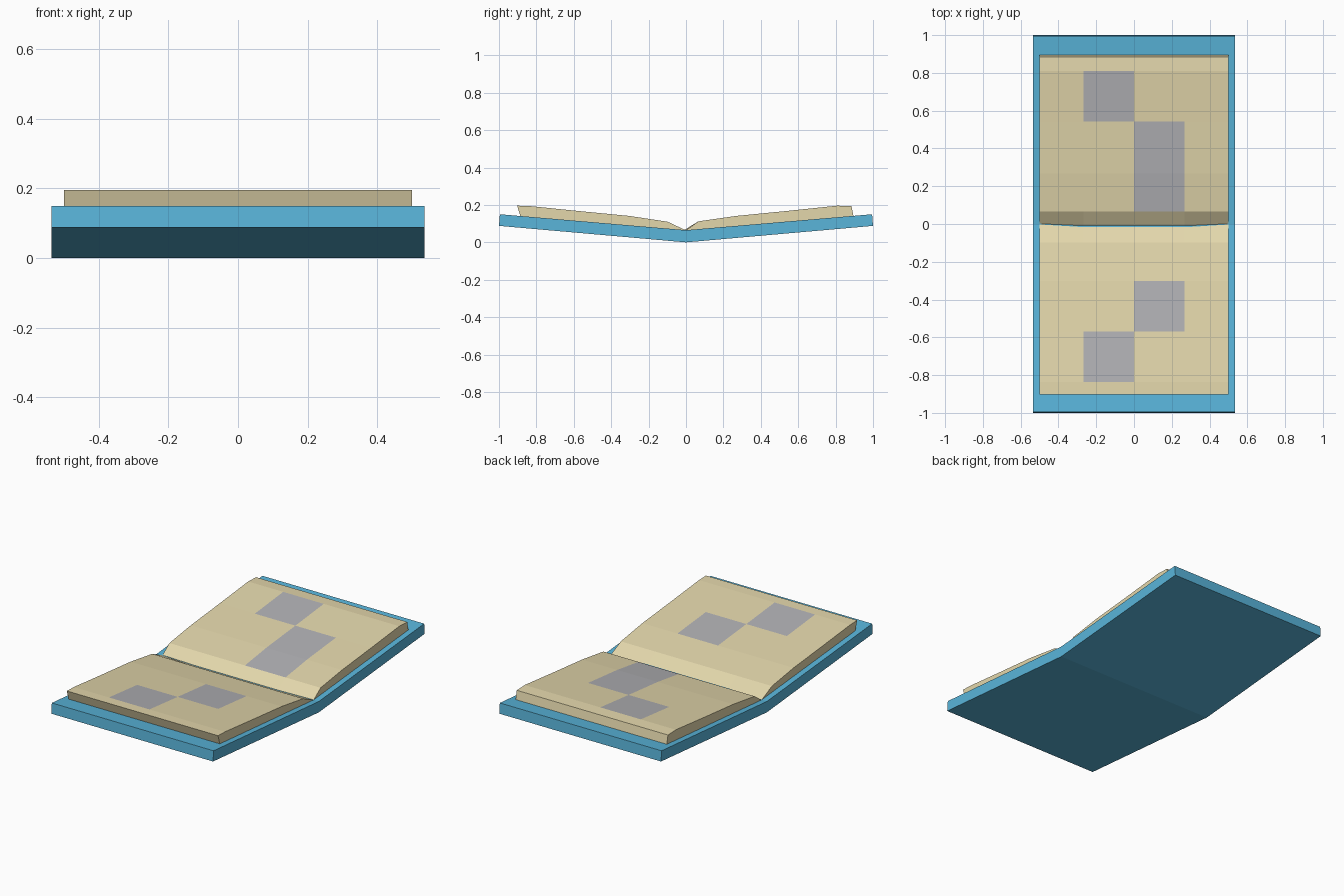
import bpy, bmesh

if "Cube" in bpy.data.objects:
    bpy.data.objects.remove(bpy.data.objects["Cube"])


def material(name, rgb):
    m = bpy.data.materials.new(name)
    m.diffuse_color = (*rgb, 1)
    m.use_nodes = True
    m.node_tree.nodes["Principled BSDF"].inputs["Base Color"].default_value = m.diffuse_color
    return m


BLUE = material("cover_blue", (0.10, 0.46, 0.70))
CREAM = material("paper_cream", (0.77, 0.68, 0.41))
GREY = material("print_grey", (0.44, 0.44, 0.46))


def extrude_profile(name, profile, xs, mats, printed=(), sag=0.0):
    """Sweep a closed (y, z) profile along xs; printed = (column, row) faces in the second material.
    Profile point 0 is the gutter, pushed by sag between the two ends."""
    bm = bmesh.new()
    rings = []
    for i, x in enumerate(xs):
        shift = sag if 0 < i < len(xs) - 1 else 0.0
        rings.append([bm.verts.new((x, y + (shift if j == 0 else 0), z))
                      for j, (y, z) in enumerate(profile)])
    n = len(profile)
    for c in range(len(xs) - 1):
        for r in range(n):
            k = (r + 1) % n
            f = bm.faces.new((rings[c][r], rings[c][k], rings[c + 1][k], rings[c + 1][r]))
            f.material_index = int((c, r) in printed)
    bm.faces.new(rings[0])
    bm.faces.new(rings[-1])
    bmesh.ops.recalc_face_normals(bm, faces=bm.faces)
    mesh = bpy.data.meshes.new(name)
    bm.to_mesh(mesh)
    bm.free()
    for m in mats:
        mesh.materials.append(m)
    ob = bpy.data.objects.new(name, mesh)
    bpy.context.collection.objects.link(ob)
    return ob


# Cover: shallow V-shaped board
extrude_profile("cover",
                [(0, 0), (1, 0.088), (0.995, 0.15), (0, 0.065), (-0.995, 0.15), (-1, 0.088)],
                [-0.535, 0.535], [BLUE])

# Page blocks: gutter, curved top, outer edge, bottom; grey patches are single faces
columns = [-0.5, -0.268, 0, 0.268, 0.5]
extrude_profile("front_pages",
                [(0, 0.064), (-0.098, 0.110), (-0.302, 0.141), (-0.57, 0.167),
                 (-0.837, 0.194), (-0.903, 0.196), (-0.885, 0.138)],
                columns, [CREAM, GREY], {(2, 2), (1, 3)}, -0.012)
extrude_profile("back_pages",
                [(0, 0.064), (0.066, 0.112), (0.268, 0.141), (0.542, 0.168),
                 (0.81, 0.196), (0.885, 0.193), (0.896, 0.138)],
                columns, [CREAM, GREY], {(2, 1), (2, 2), (1, 3)}, -0.012)
